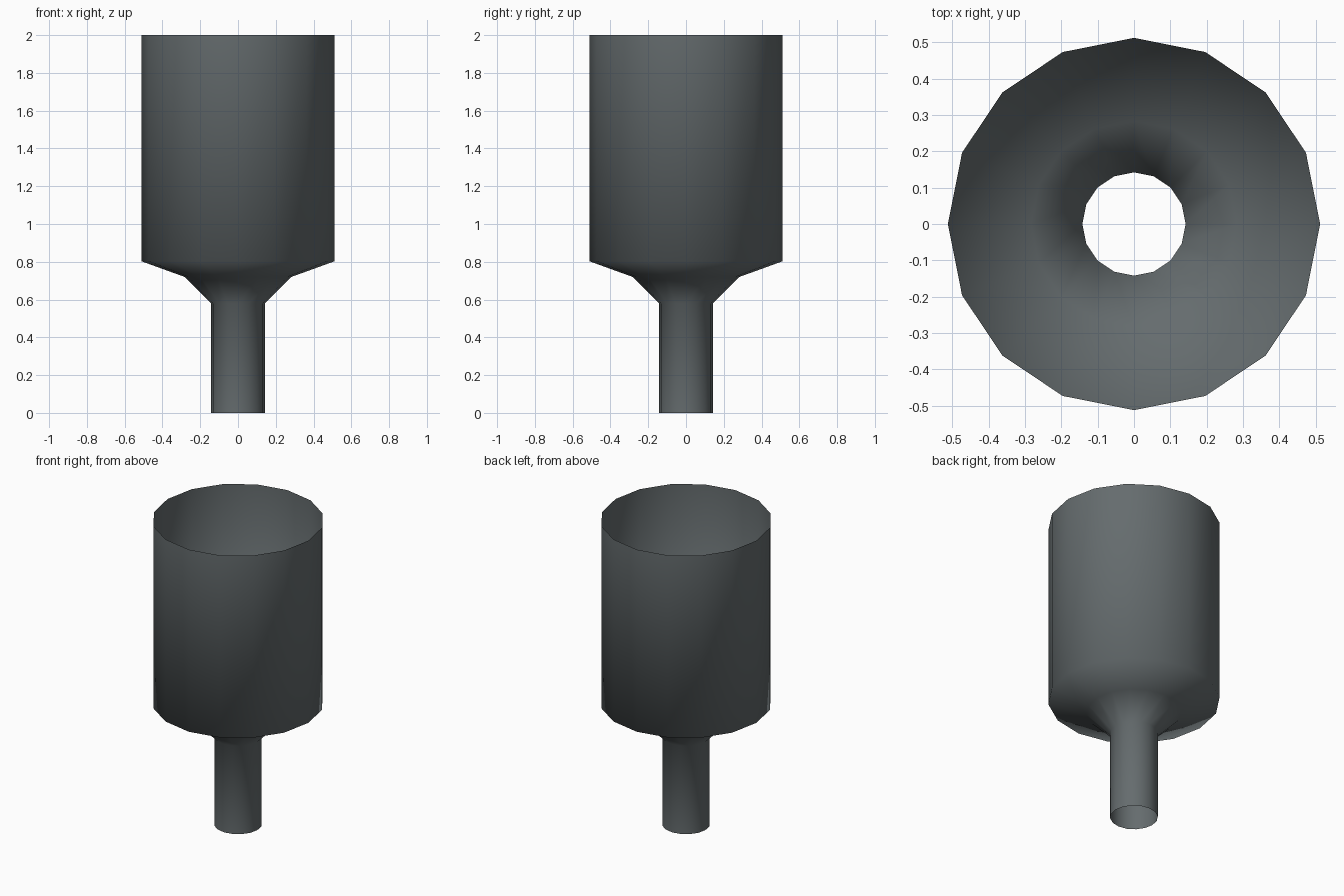
import bpy, bmesh, math

if "Cube" in bpy.data.objects:
    bpy.data.objects.remove(bpy.data.objects["Cube"])

SIDES = 16
# radius, height from the narrow spout up to the wide open rim
PROFILE = [(0.142, 0.0), (0.142, 0.58), (0.283, 0.72), (0.512, 0.803), (0.512, 2.0)]

# dark grey metal
metal = bpy.data.materials.new("dark_grey_metal")
metal.diffuse_color = (0.13, 0.15, 0.156, 1)
metal.use_nodes = True
metal.node_tree.nodes["Principled BSDF"].inputs["Base Color"].default_value = metal.diffuse_color

# open thin-walled funnel, turned around z
bm = bmesh.new()
rings = [[bm.verts.new((r * math.cos(2 * math.pi * i / SIDES),
                        r * math.sin(2 * math.pi * i / SIDES), z))
          for i in range(SIDES)] for r, z in PROFILE]
for low, high in zip(rings, rings[1:]):
    for i in range(SIDES):
        j = (i + 1) % SIDES
        face = bm.faces.new((low[i], low[j], high[j], high[i]))
        face.smooth = True

mesh = bpy.data.meshes.new("funnel_pipe")
bm.to_mesh(mesh)
bm.free()
mesh.materials.append(metal)
funnel = bpy.data.objects.new("funnel_pipe", mesh)
bpy.context.collection.objects.link(funnel)
